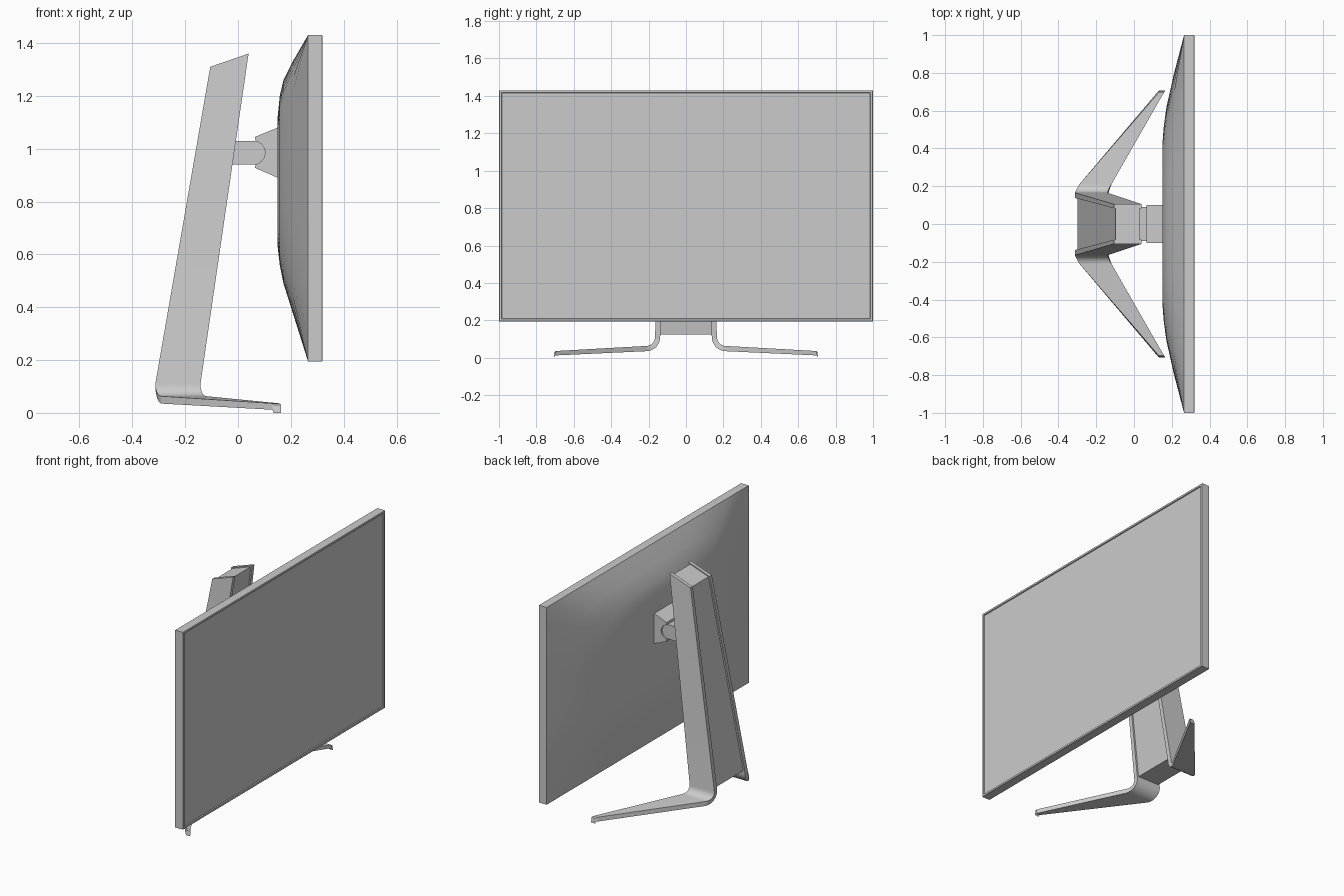
import bpy, bmesh
from math import cos, sin, pi, radians

cube = bpy.data.objects.get("Cube")
if cube:
    bpy.data.objects.remove(cube, do_unlink=True)

grey = bpy.data.materials.new("plain grey")
grey.use_nodes = True
grey.diffuse_color = (0.6, 0.6, 0.6, 1)
grey.node_tree.nodes["Principled BSDF"].inputs["Base Color"].default_value = (0.6, 0.6, 0.6, 1)


def loft(name, rings, mirror=False, smooth=True):
    """Skin a list of equal-length point rings and cap both ends."""
    bm = bmesh.new()
    loops = [[bm.verts.new(p) for p in ring] for ring in rings]
    n = len(loops[0])
    for a, b in zip(loops, loops[1:]):
        for i in range(n):
            j = (i + 1) % n
            bm.faces.new((a[i], a[j], b[j], b[i]))
    bm.faces.new(loops[0])
    bm.faces.new(loops[-1])
    bmesh.ops.recalc_face_normals(bm, faces=bm.faces)
    mesh = bpy.data.meshes.new(name)
    bm.to_mesh(mesh)
    bm.free()
    mesh.materials.append(grey)
    obj = bpy.data.objects.new(name, mesh)
    bpy.context.collection.objects.link(obj)
    if mirror:
        mod = obj.modifiers.new("mirror", 'MIRROR')
        mod.use_axis = (False, True, False)
    if smooth:
        bpy.ops.object.select_all(action='DESELECT')
        obj.select_set(True)
        bpy.context.view_layer.objects.active = obj
        bpy.ops.object.shade_smooth_by_angle(angle=radians(30))
    return obj


def rect(x, inset=0):
    """Rectangle of the screen outline at depth x."""
    y, lo, hi = 1 - inset, 0.195 + inset, 1.43 - inset
    return [(x, -y, lo), (x, y, lo), (x, y, hi), (x, -y, hi)]


def oval(x, half, lo, hi, power):
    """Rounded rectangle; power 0 gives sharp corners."""
    pts = []
    for i in range(64):
        c, s = cos(i * pi / 32), sin(i * pi / 32)
        if power:
            k = (abs(c) ** power + abs(s) ** power) ** (-1 / power)
        else:
            k = 1 / max(abs(c), abs(s))
        pts.append((x, half * c * k, (lo + hi) / 2 + (hi - lo) / 2 * s * k))
    return pts


def extrude(name, profile, half):
    """Extrude an (x, z) profile across y."""
    return loft(name, [[(x, y, z) for x, z in profile] for y in (-half, half)])


# Screen frame with a recessed display panel
loft("screen_frame", [rect(0.265), rect(0.318), rect(0.32, 0.002),
                      rect(0.32, 0.013), rect(0.314, 0.015)], smooth=False)

# Bulging rear shell
loft("rear_shell", [oval(0.265, 1, 0.195, 1.43, 0),
                    oval(0.21, 0.79, 0.37, 1.335, 5),
                    oval(0.172, 0.62, 0.49, 1.26, 3.2),
                    oval(0.158, 0.52, 0.56, 1.20, 2.7),
                    oval(0.15, 0.42, 0.63, 1.12, 2.5)])


# Side plates that bend outwards into tapering feet
def station(outer, inner, back, front, rise=0):
    (yo, zo), (yi, zi) = outer, inner
    return [(back, yo, zo), (front, yo, zo + rise),
            (front, yi, zi + rise), (back, yi, zi)]


strip = [station((0.105, 1.31), (0.083, 1.31), -0.105, 0.04, 0.05)]
for i in range(9):
    f = i / 8
    c, s = cos(f * pi / 2), sin(f * pi / 2)
    strip.append(station((0.213 - 0.047 * c, 0.11 - 0.047 * s),
                         (0.213 - 0.075 * c, 0.11 - 0.075 * s),
                         -0.313 + 0.026 * f * f, -0.142 + 0.024 * f * f))
strip.append(station((0.695, 0.036), (0.705, 0.012), 0.13, 0.158))
strip.append(station((0.702, 0.030), (0.706, 0.0), 0.135, 0.163))
loft("side_plate_and_foot", strip, mirror=True)

# Tapered column held between the plates
loft("column", [
    [(-0.30, -0.142, 0.125), (-0.15, -0.142, 0.125), (-0.15, 0.142, 0.125), (-0.30, 0.142, 0.125)],
    [(-0.097, -0.085, 1.305), (0.03, -0.085, 1.35), (0.03, 0.085, 1.35), (-0.097, 0.085, 1.305)],
], smooth=False)

# Pivot arm with a rounded end
arc = [(0.057 + 0.045 * cos(a), 0.985 + 0.045 * sin(a))
       for a in [pi / 2 - i * pi / 16 for i in range(17)]]
extrude("pivot_arm", [(-0.06, 1.03)] + arc + [(-0.06, 0.94)], 0.09)

# Flared bracket cupping the arm
extrude("mount_bracket", [(0.155, 1.082), (0.065, 1.045)] + arc[1:-1]
        + [(0.065, 0.927), (0.155, 0.888)], 0.1)
